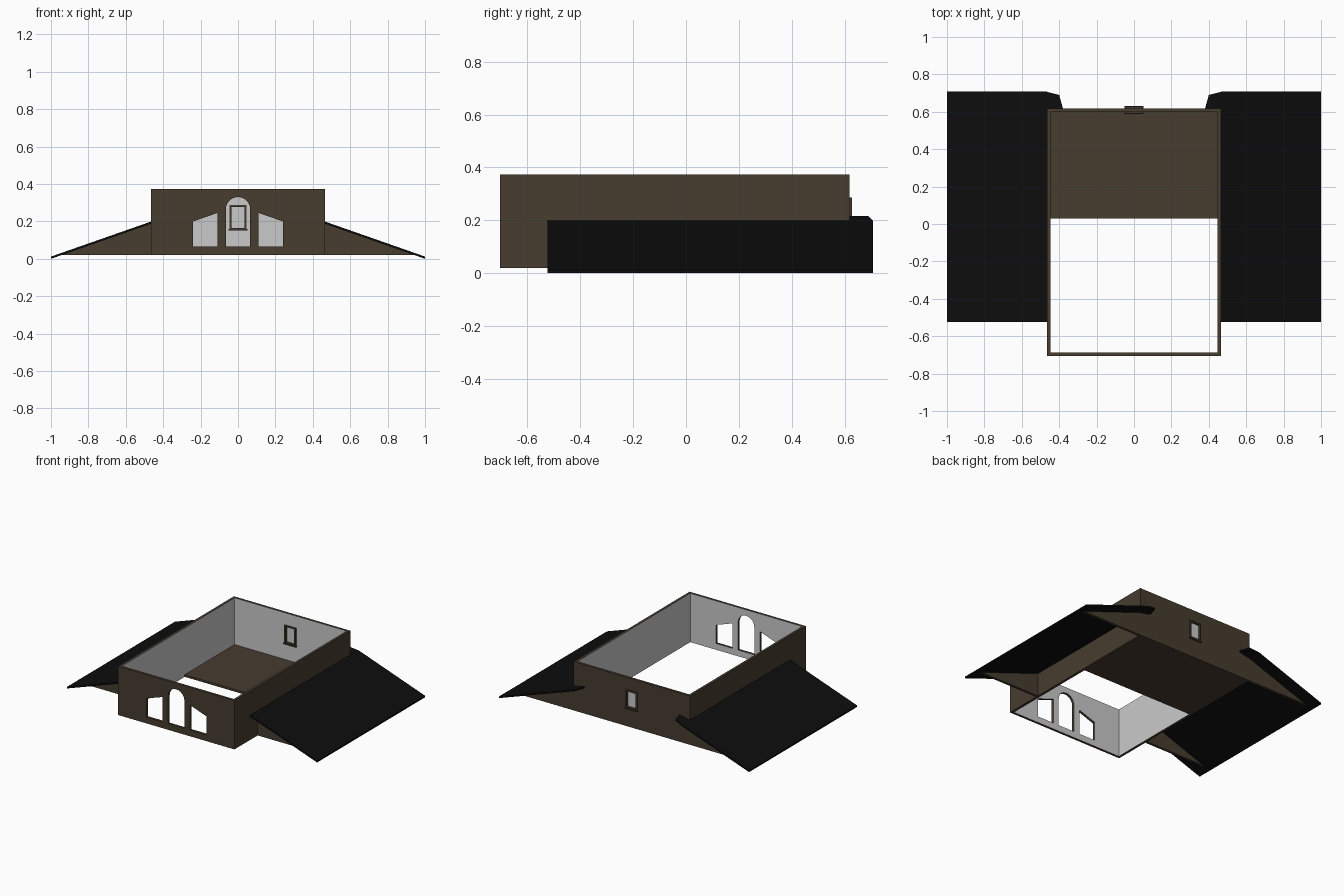
import bpy, bmesh, math
from mathutils import Vector

if "Cube" in bpy.data.objects:
    bpy.data.objects.remove(bpy.data.objects["Cube"])


def mat(name, rgb):
    m = bpy.data.materials.new(name)
    m.diffuse_color = (*rgb, 1)
    m.use_nodes = True
    m.node_tree.nodes["Principled BSDF"].inputs["Base Color"].default_value = m.diffuse_color
    return m


BROWN = mat("brown_wall", (0.063, 0.045, 0.029))
GREY = mat("light_grey_lining", (0.59, 0.59, 0.59))
BLACK = mat("black_roof", (0.004, 0.004, 0.004))

# Main dimensions
X, T = 0.465, 0.018
Y0, Y1 = -0.705, 0.618
Z0, Z1 = 0.02, 0.373


def finish(name, bm, mats, inner=None):
    """Make an object; faces pointing along `inner` get the second material."""
    bmesh.ops.recalc_face_normals(bm, faces=bm.faces)
    bm.normal_update()
    if inner:
        for f in bm.faces:
            f.material_index = int(f.normal.dot(Vector(inner)) > 0.99)
    me = bpy.data.meshes.new(name)
    bm.to_mesh(me)
    bm.free()
    for m in mats:
        me.materials.append(m)
    ob = bpy.data.objects.new(name, me)
    bpy.context.collection.objects.link(ob)
    return ob


def extrude(bm, offset):
    ret = bmesh.ops.extrude_face_region(bm, geom=bm.faces[:])
    verts = [g for g in ret["geom"] if isinstance(g, bmesh.types.BMVert)]
    bmesh.ops.translate(bm, verts=verts, vec=offset)


def panel(name, loops, ya, yb, mats, inner=None):
    """Upright panel in the xz plane: first loop is the outline, others are holes."""
    bm = bmesh.new()
    for loop in loops:
        vs = [bm.verts.new((x, ya, z)) for x, z in loop]
        for i, v in enumerate(vs):
            bm.edges.new((v, vs[(i + 1) % len(vs)]))
    bmesh.ops.triangle_fill(bm, use_beauty=True, edges=bm.edges[:], normal=(0, -1, 0))
    extrude(bm, (0, yb - ya, 0))
    return finish(name, bm, mats, inner)


def rect(xa, xb, za, zb):
    return [(xa, za), (xb, za), (xb, zb), (xa, zb)]


def box(name, xa, xb, ya, yb, za, zb, mats, inner=None):
    return panel(name, [rect(xa, xb, za, zb)], ya, yb, mats, inner)


# Front wall with an arched window and two sloped side windows
arch = [(-0.065, 0.065), (0.065, 0.065)]
arch += [(0.065 * math.cos(math.pi * i / 12), 0.265 + 0.065 * math.sin(math.pi * i / 12))
         for i in range(13)]
side = [(0.11, 0.065), (0.24, 0.065), (0.24, 0.2), (0.11, 0.245)]
panel("front_wall", [rect(-X, X, Z0, Z1), arch, side, [(-x, z) for x, z in side]],
      Y0, Y0 + T, [BROWN, GREY], (0, 1, 0))

# Back wall with a small window opening
panel("back_wall", [rect(-X, X, Z0, Z1), rect(-0.04, 0.04, 0.16, 0.28)],
      Y1 - T, Y1, [BROWN, GREY], (0, -1, 0))

# Back window: frame, sill and pane
panel("window_frame", [rect(-0.046, 0.046, 0.153, 0.287), rect(-0.035, 0.035, 0.165, 0.277)],
      0.592, 0.628, [BROWN])
box("window_sill", -0.05, 0.05, 0.588, 0.632, 0.15, 0.158, [BROWN])
box("window_pane", -0.037, 0.037, 0.607, 0.612, 0.163, 0.279, [GREY])

# Rear floor slab
box("floor", -X + T, X - T, 0.03, Y1 - T, Z0, 0.036, [BROWN])


def roof_z(x):
    return min(0.199 - 0.35 * (x - X), 0.216)


for s, label in ((-1, "left"), (1, "right")):
    # Side wall, grey on the inside
    xa, xb = sorted((s * X, s * (X - T)))
    box(label + "_wall", xa, xb, Y0 + T, Y1 - T, Z0, Z1, [BROWN, GREY], (-s, 0, 0))

    # Triangular end walls below the lean-to roof
    tri = [(s * X, Z0), (s * 0.947, Z0), (s * X, 0.189)]
    panel(label + "_front_gable", [tri], -0.44, -0.44 + T, [BROWN])
    panel(label + "_back_gable", [tri], Y1 - T, Y1, [BROWN])

    # Lean-to roof with a clipped return behind the back wall
    bm = bmesh.new()
    plan = [(X, -0.525), (1, -0.525), (1, 0.708), (0.47, 0.708), (X, Y1), (0.40, 0.69), (0.38, Y1)]
    v = [bm.verts.new((s * x, y, roof_z(x))) for x, y in plan]
    bm.faces.new([v[i] for i in (0, 1, 2, 3, 4)])
    bm.faces.new([v[i] for i in (4, 3, 5, 6)])
    extrude(bm, (0, 0, -0.0117))
    finish(label + "_roof", bm, [BLACK])
